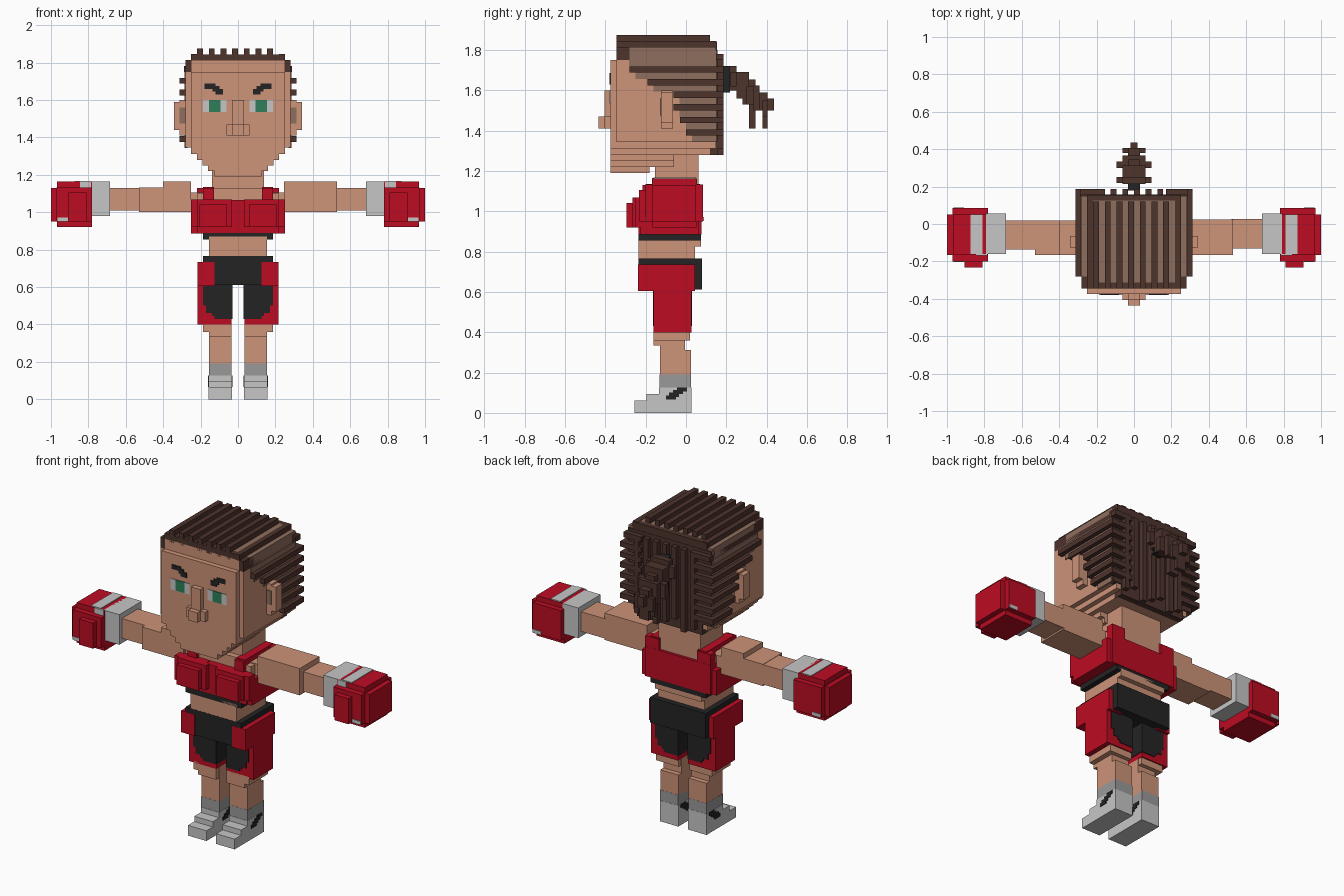
import bpy, bmesh
from mathutils import Vector

V = 0.03125  # block size


def linear(c):
    c /= 255
    return c / 12.92 if c <= 0.04045 else ((c + 0.055) / 1.055) ** 2.4


def material(name, r, g, b):
    m = bpy.data.materials.new(name)
    m.diffuse_color = (linear(r), linear(g), linear(b), 1)
    return m


SKIN = material("skin", 205, 147, 120)
HAIR = material("dark_brown", 77, 51, 44)
SCALP = material("light_brown", 143, 110, 94)
RED = material("red", 188, 12, 34)
BLACK = material("black", 36, 36, 36)
LIGHT = material("light_grey", 198, 198, 198)
GREY = material("mid_grey", 154, 154, 154)
GREEN = material("green", 46, 126, 90)


def part(name, mat, boxes, mirror=False):
    """One object made of boxes (x0, x1, y0, y1, z0, z1), optionally mirrored in x."""
    bm = bmesh.new()
    if mirror:
        boxes = boxes + [(-b[1], -b[0]) + tuple(b[2:]) for b in boxes]
    for x0, x1, y0, y1, z0, z1 in boxes:
        size = Vector((x1 - x0, y1 - y0, z1 - z0))
        mid = Vector((x0 + x1, y0 + y1, z0 + z1)) / 2
        vs = bmesh.ops.create_cube(bm, size=1)["verts"]
        for v in vs:
            v.co = Vector(a * b for a, b in zip(v.co, size)) + mid
    me = bpy.data.meshes.new(name)
    bm.to_mesh(me)
    bm.free()
    me.materials.append(mat)
    ob = bpy.data.objects.new(name, me)
    bpy.context.collection.objects.link(ob)
    return ob


# Head, with a jaw narrowing in steps
part("head", SKIN, [
    (-.28, .28, -.345, .15, 1.345, 1.75),
    (-.25, .25, -.375, -.34, 1.345, 1.75),
    (-.25, .25, -.345, .15, 1.75, 1.812),
    (-.25, .25, -.375, .15, 1.312, 1.345),
    (-.22, .22, -.375, .12, 1.28, 1.312),
    (-.19, .19, -.375, -.06, 1.25, 1.28),
    (-.16, .16, -.375, -.06, 1.22, 1.25),
    (-.125, .125, -.375, -.18, 1.19, 1.22)])
part("neck", SKIN, [(-.14, .14, -.155, .062, 1.1, 1.285)])
part("ears", SKIN, [(.27, .312, -.125, -.065, 1.41, 1.6),
                    (.312, .342, -.125, -.065, 1.44, 1.59)], True)
part("ear_hollows", SCALP, [(.281, .312, -.129, -.124, 1.475, 1.56)], True)
part("nose", SKIN, [(-.031, .031, -.405, -.37, 1.41, 1.6),
                    (-.062, .062, -.405, -.37, 1.41, 1.47),
                    (-.031, .031, -.435, -.40, 1.41, 1.47)])

# Painted face
part("eye_whites", LIGHT, [(.062, .094, -.379, -.374, 1.535, 1.6),
                           (.156, .187, -.379, -.374, 1.535, 1.6)], True)
part("irises", GREEN, [(.094, .156, -.379, -.374, 1.535, 1.6)], True)
part("eyebrows", BLACK, [(.08, .12, -.379, -.374, 1.63, 1.66),
                         (.10, .135, -.379, -.374, 1.645, 1.675),
                         (.12, .18, -.379, -.374, 1.66, 1.687)], True)

# Hair: scalp shows between raised ridges
part("scalp", SCALP, [(-.25, .25, -.312, .125, 1.80, 1.843),
                      (-.28, .28, -.28, .15, 1.745, 1.814)])
starts = (-.312, -.28, -.19, -.062, -.062, -.031, 0)
rows = [(1.75 - 2 * V * i, y) for i, y in enumerate(starts)]
part("scalp_sides", SCALP,
     [(.27, .286, y + .03, .15, z - V, z) for z, y in rows], True)
side = [(.26, .28 if i == 0 else .312, y, .187, z, z + V) for i, (z, y) in enumerate(rows)]
wrap = [(.17, .29, .15, .187, z, z + V) for z, y in rows]
part("side_hair_ridges", HAIR, side + wrap, True)
part("top_hair_ridges", HAIR,
     [(-.3125 + V * i, -.3125 + V * (i + 1), -.345, .12, 1.80, 1.875) for i in range(3, 16, 2)])
part("hairline", HAIR, [(-.25, .25, -.345, -.312, 1.812, 1.843),
                        (-.25, .25, .12, .155, 1.80, 1.843)])
part("hair_edges", HAIR, [(.25, .28, -.345, .15, 1.75, 1.78),
                          (.248, .28, -.345, -.25, 1.75, 1.814),
                          (.22, .252, -.345, .15, 1.81, 1.845)], True)
part("back_hair", HAIR, [(-.28, .28, .12, .157, 1.345, 1.80),
                         (-.22, .22, .095, .157, 1.28, 1.35)])
part("back_hair_ridges", HAIR,
     [(-.3125 + V * i, -.3125 + V * (i + 1), .15, .187, 1.28 + V * (i % 3), 1.78)
      for i in range(4, 17, 2)])

# Ponytail
part("hair_tie", BLACK, [(-.031, .031, .18, .218, 1.59, 1.72)])
part("ponytail", HAIR, [
    (-.062, .062, .215, .25, 1.60, 1.72), (-.094, .094, .22, .25, 1.62, 1.69),
    (-.062, .062, .25, .281, 1.56, 1.69), (-.062, .062, .281, .312, 1.53, 1.69),
    (-.094, .094, .30, .335, 1.53, 1.62), (-.031, .031, .312, .345, 1.41, 1.655),
    (-.062, .062, .335, .365, 1.50, 1.625), (-.031, .031, .345, .405, 1.50, 1.59),
    (-.062, .062, .38, .405, 1.47, 1.55), (-.031, .031, .38, .405, 1.41, 1.56),
    (-.02, .02, .405, .437, 1.50, 1.56)])

# Torso
part("torso", SKIN, [(-.22, .22, -.19, .045, .95, 1.10),
                     (-.16, .16, -.19, .062, 1.0, 1.13),
                     (-.155, .155, -.235, .045, .74, .87),
                     (-.155, .155, -.235, .075, .825, .87)])
part("top_band", BLACK, [(-.187, .187, -.235, .075, .855, .89)])
part("sports_top", RED, [(-.25, .25, -.225, .065, .885, 1.035),
                         (-.22, .22, -.235, .078, .885, 1.065)])
part("top_cups", RED, [(.031, .22, -.265, -.23, .92, 1.068),
                       (.05, .25, -.25, -.20, .92, 1.068),
                       (.06, .205, -.295, -.26, .92, 1.04)], True)
part("top_straps", RED, [(.128, .187, -.215, -.18, 1.05, 1.13),
                         (.128, .187, -.20, .07, 1.095, 1.135),
                         (.128, .22, .03, .077, 1.05, 1.13)], True)

# Arms
part("shoulders", SKIN, [(.18, .27, -.15, .02, 1.035, 1.105)], True)
part("right_arm", SKIN, [(.245, .53, -.165, .025, 1.0, 1.163),
                         (.52, .70, -.13, .027, 1.01, 1.13)])
part("left_arm", SKIN, [(-.40, -.25, -.165, .02, 1.0, 1.163),
                        (-.53, -.39, -.165, .018, 1.0, 1.132),
                        (-.70, -.52, -.135, .018, 1.01, 1.13)])

# Boxing gloves
part("glove_cuffs", LIGHT, [(.685, .79, -.16, .055, .98, 1.163)], True)
part("gloves", RED, [(.78, .97, -.20, .085, .95, 1.132),
                     (.78, 1.0, -.165, .05, .95, 1.13),
                     (.78, .968, -.165, .052, .92, 1.163),
                     (.81, .905, -.232, -.19, .95, 1.105)], True)
part("glove_stripes", LIGHT, [(.81, .875, -.16, .05, 1.16, 1.168),
                              (.785, .845, -.169, -.16, 1.132, 1.166),
                              (.91, .965, -.204, -.195, .951, .972),
                              (.91, .965, .08, .089, .951, .972)], True)

# Shorts
part("shorts_waist", BLACK, [(-.187, .187, -.228, .08, .612, .765)])
part("shorts_front", BLACK, [(-.125, .125, -.236, -.22, .612, .765),
                             (-.187, .187, -.236, -.22, .735, .765)])
part("shorts_hip_panels", RED, [(.125, .217, -.237, .045, .605, .735)], True)
part("shorts_legs", RED, [(.034, .217, -.16, .027, .40, .63)], True)
steps = [(.125, .43, .445), (.14, .445, .46), (.17, .46, .50), (.187, .50, .625)]
part("shorts_leg_panels", BLACK,
     [(.033, x, y, y + .008, a, b) for x, a, b in steps for y in (-.164, .023)], True)
part("shorts_inner_panels", BLACK, [(.030, .036, -.16, .027, .43, .625)], True)

# Legs and shoes
part("legs", SKIN, [(.036, .187, -.16, .02, .36, .41),
                    (.036, .155, -.16, -.005, .335, .37),
                    (.034, .155, -.13, -.005, .18, .40),
                    (.034, .155, -.13, .025, .18, .312)], True)
part("socks", GREY, [(.034, .156, -.131, .026, .12, .19)], True)
part("shoes", LIGHT, [(.033, .157, -.256, .027, 0, .062),
                      (.033, .157, -.195, .027, .06, .094),
                      (.033, .157, -.133, .027, .09, .126)], True)
part("shoe_marks", BLACK,
     [(x, x + .006, y, y + .05, z, z + .02)
      for x in (.029, .155)
      for y, z in ((-.10, .066), (-.085, .08), (-.065, .093), (-.045, .106))], True)
